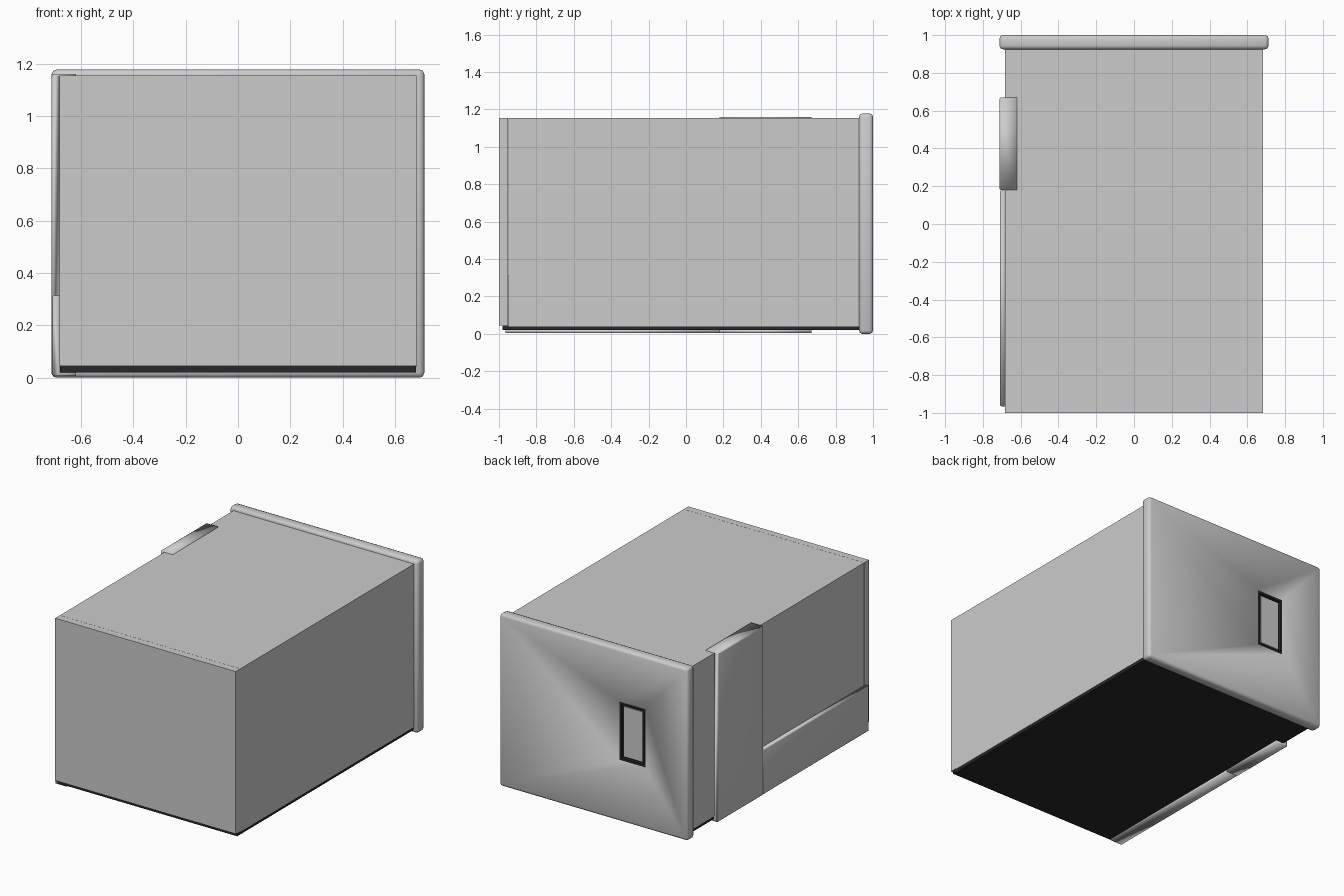
import bpy, bmesh
from mathutils import Vector

if "Cube" in bpy.data.objects:
    bpy.data.objects.remove(bpy.data.objects["Cube"])

dark = bpy.data.materials.new("dark")
dark.diffuse_color = (0.02, 0.02, 0.022, 1)
dark.use_nodes = True
dark.node_tree.nodes["Principled BSDF"].inputs["Base Color"].default_value = dark.diffuse_color
grey = bpy.data.materials.new("grey")
grey.diffuse_color = (0.8, 0.8, 0.8, 1)
grey.use_nodes = True
grey.node_tree.nodes["Principled BSDF"].inputs["Base Color"].default_value = grey.diffuse_color


def finish(bm, name, mat=None, smooth=False):
    bmesh.ops.recalc_face_normals(bm, faces=bm.faces[:])
    for f in bm.faces:
        f.smooth = smooth
    me = bpy.data.meshes.new(name)
    bm.to_mesh(me)
    bm.free()
    ob = bpy.data.objects.new(name, me)
    bpy.context.collection.objects.link(ob)
    if mat:
        me.materials.append(mat)
    return ob


def box_bm(lo, hi):
    bm = bmesh.new()
    bmesh.ops.create_cube(bm, size=1)
    lo, hi = Vector(lo), Vector(hi)
    for v in bm.verts:
        v.co = (lo + hi) / 2 + v.co * (hi - lo)
    return bm


def clamp(name, profile, y0, y1):
    """Extrude an x-z profile along y, with softened outer edges."""
    bm = bmesh.new()
    face = bm.faces.new([bm.verts.new((x, y0, z)) for x, z in profile])
    ext = bmesh.ops.extrude_face_region(bm, geom=[face])["geom"]
    for v in ext:
        if isinstance(v, bmesh.types.BMVert):
            v.co.y = y1
    outer = [e for e in bm.edges if all(v.co.x < -0.705 for v in e.verts)]
    bmesh.ops.bevel(bm, geom=outer, offset=0.008, segments=2,
                    profile=0.5, affect='EDGES')
    return finish(bm, name, smooth=True)


# Main cabinet, front door slab and dark underside
finish(box_bm((-0.683, -0.95, 0.04), (0.683, 0.94, 1.155)), "cabinet_body")
finish(box_bm((-0.683, -1.0, 0.045), (0.683, -0.951, 1.155)), "front_panel")
finish(box_bm((-0.68, -0.98, 0.02), (0.68, 0.94, 0.046)), "base_plate", dark)

# Rounded back cover with a rectangular window pocket
bm = box_bm((-0.712, 0.925, 0.0), (0.712, 1.0, 1.178))
bmesh.ops.bevel(bm, geom=bm.edges[:], offset=0.018, segments=2,
                profile=0.5, affect='EDGES')
back = max(bm.faces, key=lambda f: f.calc_center_median().y * 10 + f.calc_area())
bmesh.ops.inset_region(bm, faces=[back], thickness=0.1)
wx0, wx1, wz0, wz1 = -0.395, -0.193, 0.42, 0.82
for v in back.verts:
    v.co.x = wx0 if v.co.x < 0 else wx1
    v.co.z = wz0 if v.co.z < 0.589 else wz1
bmesh.ops.inset_region(bm, faces=[back], thickness=0.001, depth=-0.02)
cover = finish(bm, "back_cover", grey, smooth=True)

# Dark window frame around a lighter inner plate
bm = box_bm((wx0, 0.97, wz0), (wx1, 0.997, wz1))
face = max(bm.faces, key=lambda f: f.calc_center_median().y)
bmesh.ops.inset_region(bm, faces=[face], thickness=0.022)
bmesh.ops.inset_region(bm, faces=[face], thickness=0.006, depth=-0.012)
finish(bm, "window_frame", dark)
finish(box_bm((wx0 + 0.03, 0.97, wz0 + 0.03), (wx1 - 0.03, 0.991, wz1 - 0.03)),
       "window_plate", grey)

# Side clamps: tall one hooks over top and bottom, low one under the bottom
clamp("tall_side_clamp",
      [(-0.712, 0.006), (-0.62, 0.006), (-0.62, 0.022), (-0.68, 0.022),
       (-0.68, 1.15), (-0.62, 1.15), (-0.62, 1.16), (-0.712, 1.16)],
      0.18, 0.67)
clamp("low_side_clamp",
      [(-0.71, 0.006), (-0.62, 0.006), (-0.62, 0.022), (-0.68, 0.022),
       (-0.68, 0.315), (-0.71, 0.315)],
      -0.965, 0.178)
